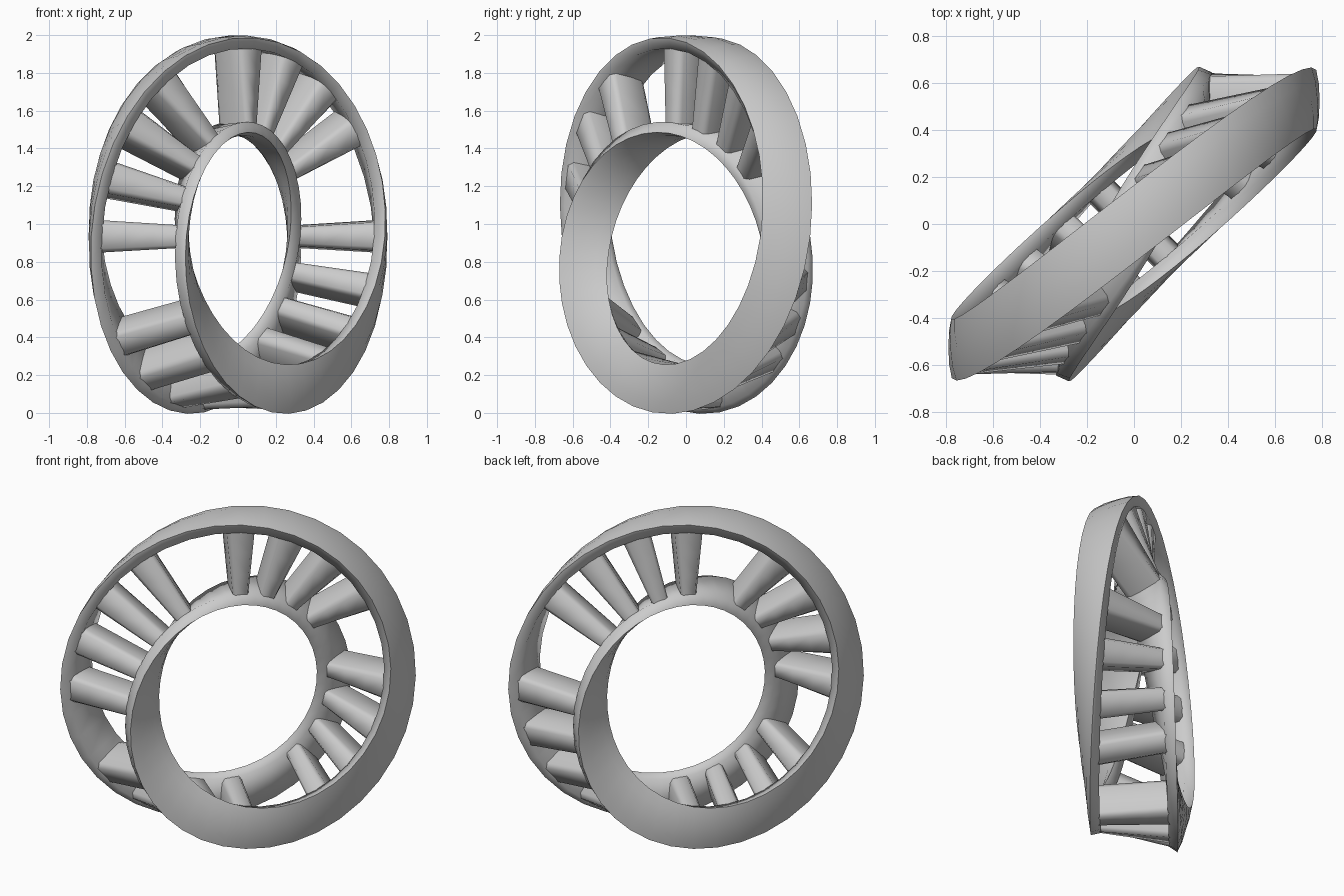
import bpy, bmesh
from math import sin, cos, pi, radians
from mathutils import Vector

if "Cube" in bpy.data.objects:
    bpy.data.objects.remove(bpy.data.objects["Cube"])

D = Vector((1, 1, 0)).normalized()     # in-plane horizontal direction
N = Vector((1, -1, 0)).normalized()    # ring axis
Z = Vector((0, 0, 1))
RH, RV, CZ = 0.743, 0.799, 0.934       # ring radii and centre height


def band(t, u, v):
    """Point on a half-twisted band: t around from the top, u across, v through."""
    r = D * sin(t) + Z * cos(t)
    e = r * cos(t / 2) + N * sin(t / 2)
    f = N * cos(t / 2) - r * sin(t / 2)
    return D * RH * sin(t) + Z * (RV * cos(t) + CZ) + e * u + f * v


def loft(bm, rings, closed):
    vs = [[bm.verts.new(p) for p in ring] for ring in rings]
    n = len(vs[0])
    for i in range(len(vs) if closed else len(vs) - 1):
        a, b = vs[i], vs[(i + 1) % len(vs)]
        for j in range(n):
            k = (j + 1) % n
            bm.faces.new((a[j], a[k], b[k], b[j]))
    if not closed:
        bm.faces.new(vs[0])
        bm.faces.new(vs[-1])


def finish(bm, name, angle):
    bmesh.ops.recalc_face_normals(bm, faces=bm.faces)
    me = bpy.data.meshes.new(name)
    bm.to_mesh(me)
    bm.free()
    ob = bpy.data.objects.new(name, me)
    bpy.context.collection.objects.link(ob)
    bpy.ops.object.select_all(action='DESELECT')
    ob.select_set(True)
    bpy.context.view_layer.objects.active = ob
    bpy.ops.object.shade_smooth_by_angle(angle=radians(angle))


# Edge rail: one continuous edge that closes after two turns
profile = [(0.195, -0.112), (0.252, -0.132), (0.264, -0.07), (0.266, 0),
           (0.264, 0.07), (0.252, 0.132), (0.195, 0.112)]
bm = bmesh.new()
loft(bm, [[band(2 * pi * i / 40, u, v) for u, v in profile] for i in range(80)], True)
finish(bm, "edge_rail", 80)

# Cross struts: twenty slots, every fifth one left open
section = [(-4.9, -0.085), (-3.6, -0.112), (3.6, -0.112), (4.9, -0.085),
           (4.9, 0.085), (3.6, 0.112), (-3.6, 0.112), (-4.9, 0.085)]
bm = bmesh.new()
for k in range(20):
    if k % 5 == 4:
        continue
    t = radians(18 * k)
    loft(bm, [[band(t + radians(a), u, v) for a, v in section]
              for u in (-0.21, -0.07, 0.07, 0.21)], False)
finish(bm, "cross_struts", 70)
